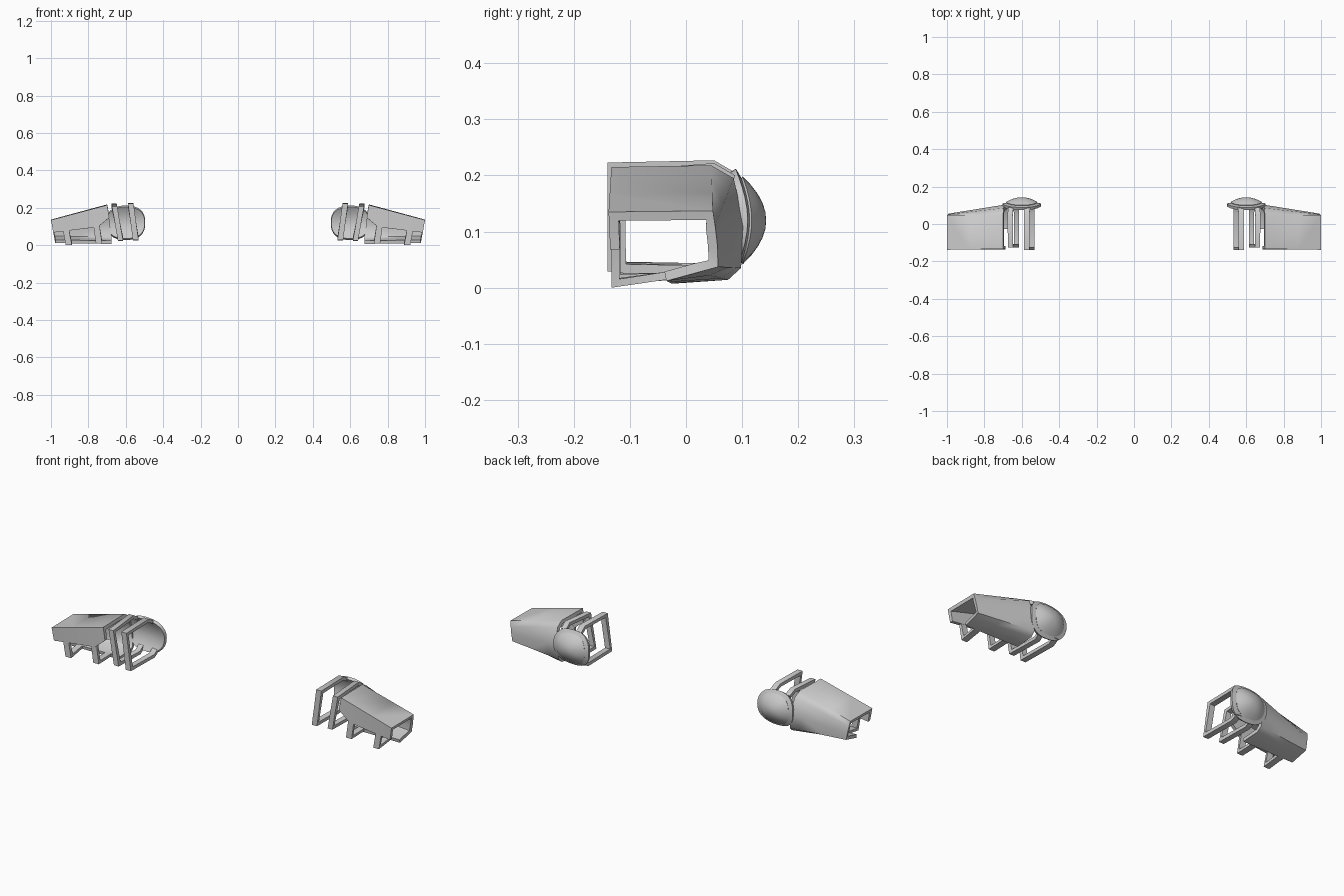
import bpy, bmesh, math

cube = bpy.data.objects.get("Cube")
if cube:
    bpy.data.objects.remove(cube, do_unlink=True)

grey = bpy.data.materials.new("armour_grey")
grey.use_nodes = True
grey.diffuse_color = (0.6, 0.6, 0.6, 1)
bsdf = next(n for n in grey.node_tree.nodes if n.type == 'BSDF_PRINCIPLED')
bsdf.inputs["Base Color"].default_value = (0.6, 0.6, 0.6, 1)
bsdf.inputs["Roughness"].default_value = 0.6


def shell(name, rows, thickness, angle=35, wrap=False):
    """Skin rows of points, thicken inward, mirror to the other arm."""
    bm = bmesh.new()
    grid = [[bm.verts.new(p) for p in row] for row in rows]
    n = len(rows[0])
    for a, b in zip(grid, grid[1:]):
        for i in range(n if wrap else n - 1):
            k = (i + 1) % n
            bm.faces.new((a[i], b[i], b[k], a[k]))
    bmesh.ops.remove_doubles(bm, verts=bm.verts, dist=1e-5)
    mesh = bpy.data.meshes.new(name)
    bm.to_mesh(mesh)
    bm.free()
    mesh.materials.append(grey)
    obj = bpy.data.objects.new(name, mesh)
    bpy.context.collection.objects.link(obj)
    solid = obj.modifiers.new("thickness", 'SOLIDIFY')
    solid.thickness, solid.offset, solid.use_even_offset = thickness, -1, True
    mirror = obj.modifiers.new("both_arms", 'MIRROR')
    mirror.use_mirror_merge = False
    bpy.ops.object.select_all(action='DESELECT')
    obj.select_set(True)
    bpy.context.view_layer.objects.active = obj
    for m in ("thickness", "both_arms"):
        bpy.ops.object.modifier_apply(modifier=m)
    bpy.ops.object.shade_smooth_by_angle(angle=math.radians(angle))
    return obj


def strap(name, path, width, x_low, x_high, z_high, thickness=0.017):
    """Flat band along a (y, z) path that leans in x as it rises."""
    def row(dx):
        return [(x_low + (x_high - x_low) * z / z_high + dx, y, z) for y, z in path]
    shell(name, [row(-width / 2), row(width / 2)], thickness)


# Forearm guard: wide elbow section tapering to the wrist, open at the lower front
elbow = [(-0.135, 0.105), (-0.133, 0.215), (0.045, 0.218), (0.085, 0.195),
         (0.104, 0.11), (0.098, 0.035), (0.075, 0.014), (-0.025, 0.007)]
wrist = [(-0.135, 0.068), (-0.138, 0.135), (0.048, 0.137), (0.052, 0.11),
         (0.056, 0.075), (0.057, 0.037), (0.02, 0.027), (-0.035, 0.012)]
rows = []
for t in (0, 0.2, 0.6, 1):
    row = []
    for i, ((y0, z0), (y1, z1)) in enumerate(zip(elbow, wrist)):
        y, z = y0 + (y1 - y0) * t, z0 + (z1 - z0) * t
        top = 0.218 + (0.137 - 0.218) * t
        lean = 0.025 * (1 - z / top)
        if i == 0:
            lean = 0.012
            if t == 0:                      # clipped lower front corner
                z = 0.148
        row.append((0.70 + 0.30 * t - lean, y, z))
    rows.append(row)
shell("forearm_guards", rows, 0.017, angle=50)

# Straps closing the underside of the forearm guard
strap("wrist_straps", [(-0.03, 0.015), (-0.133, 0.0), (-0.133, 0.085)],
      0.033, 0.905, 0.92, 0.085, 0.014)
strap("middle_straps", [(-0.02, 0.013), (-0.131, 0.01), (-0.131, 0.115)],
      0.033, 0.742, 0.758, 0.115, 0.014)

# Two strap loops holding the elbow pad
strap("inner_elbow_straps", [(0.098, 0.045), (0.06, 0.026), (-0.14, 0.029),
      (-0.14, 0.223), (0.05, 0.227), (0.088, 0.205)], 0.03, 0.543, 0.573, 0.22)
strap("outer_elbow_straps", [(0.098, 0.045), (0.06, 0.022), (-0.125, 0.026),
      (-0.125, 0.208), (0.05, 0.222), (0.088, 0.2)], 0.028, 0.624, 0.662, 0.22)


def disc(name, half_x, half_z, bulge, lift, thickness):
    """Rounded-square dish curved around the back of the elbow."""
    rings = []
    for j in range(6):
        r = j / 5
        ring = []
        for i in range(28):
            a = -math.tau * i / 28
            c, s = math.cos(a), math.sin(a)
            k = r / (abs(c) ** 2.5 + abs(s) ** 2.5) ** 0.4
            dx, dz = half_x * c * k, half_z * s * k
            y = 0.119 - 0.009 * (dx / 0.104) ** 2 - 0.03 * (dz / 0.092) ** 2
            ring.append((0.6 + dx, y + lift + bulge * (1 - r * r), 0.12 + dz))
        rings.append(ring)
    shell(name, rings, thickness, wrap=True)


# Elbow pad with a raised dome
disc("elbow_pads", 0.104, 0.092, 0.0, 0.0, 0.016)
disc("elbow_domes", 0.084, 0.078, 0.02, 0.004, 0.012)
